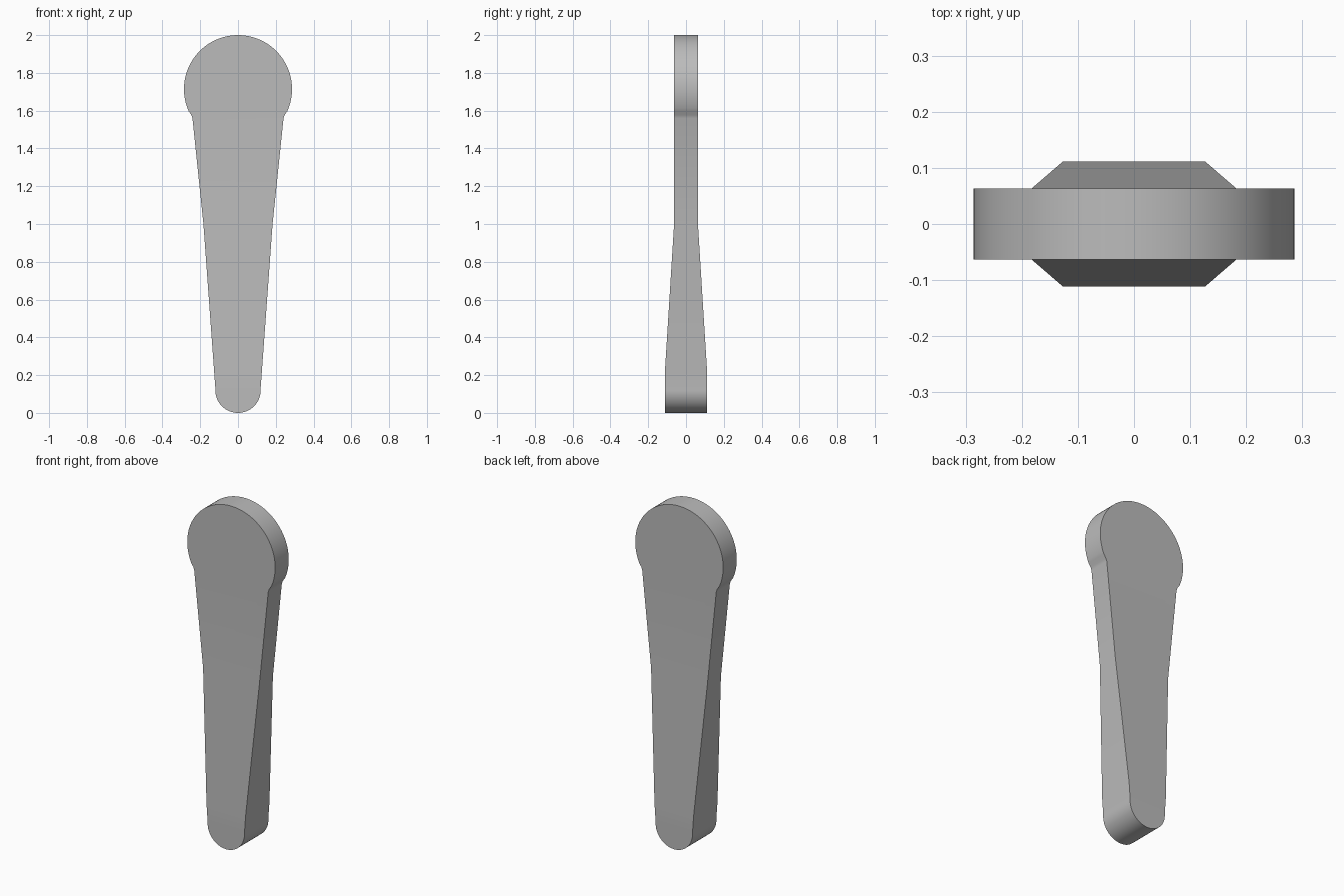
import bpy, bmesh
from math import sin, cos, radians

cube = bpy.data.objects.get("Cube")
if cube:
    bpy.data.objects.remove(cube)

# Plain grey material
grey = bpy.data.materials.new("plain grey")
grey.use_nodes = True
colour = (0.5, 0.5, 0.5, 1)
grey.diffuse_color = colour
grey.node_tree.nodes["Principled BSDF"].inputs["Base Color"].default_value = colour


def arc(radius, centre_z, start, end, steps):
    """Points of an arc centred on x = 0, angles in degrees from +x."""
    angles = [radians(start + (end - start) * i / steps) for i in range(steps + 1)]
    return [(radius * cos(a), centre_z + radius * sin(a)) for a in angles]


# Right half of the outline: rounded foot, tapered shank, small fillet, round head
half = arc(0.12, 0.12, -90, 4, 16)
half += [(0.183, 1.0), (0.241, 1.56), (0.247, 1.577)]
half += arc(0.286, 1.714, -24, 90, 32)
half[0], half[-1] = (0, 0), (0, 2)
outline = half + [(-x, z) for x, z in half[-2:0:-1]]

# Extrude the outline into a plate
HEAD_DEPTH, FOOT_DEPTH = 0.063, 0.111
TAPER_TOP, TAPER_END = 1.0, 0.23
bm = bmesh.new()
face = bm.faces.new([bm.verts.new((x, -1, z)) for x, z in outline])
extruded = bmesh.ops.extrude_face_region(bm, geom=[face], use_keep_orig=True)
for v in extruded["geom"]:
    if isinstance(v, bmesh.types.BMVert):
        v.co.y = 1

# Cut across the shank where its thickness changes
for z in (TAPER_TOP, TAPER_END):
    bmesh.ops.bisect_plane(bm, geom=bm.verts[:] + bm.edges[:] + bm.faces[:],
                           dist=0.0001, plane_co=(0, 0, z), plane_no=(0, 0, 1))

# Thicken the shank towards the foot
for v in bm.verts:
    t = min(1, max(0, (TAPER_TOP - v.co.z) / (TAPER_TOP - TAPER_END)))
    v.co.y *= HEAD_DEPTH + (FOOT_DEPTH - HEAD_DEPTH) * t
bmesh.ops.recalc_face_normals(bm, faces=bm.faces[:])

mesh = bpy.data.meshes.new("lever_handle")
bm.to_mesh(mesh)
bm.free()
mesh.materials.append(grey)
handle = bpy.data.objects.new("lever_handle", mesh)
bpy.context.collection.objects.link(handle)

# Smooth the rounded rims, keep the plate edges sharp
bpy.ops.object.select_all(action="DESELECT")
handle.select_set(True)
bpy.context.view_layer.objects.active = handle
bpy.ops.object.shade_smooth_by_angle(angle=radians(30))
